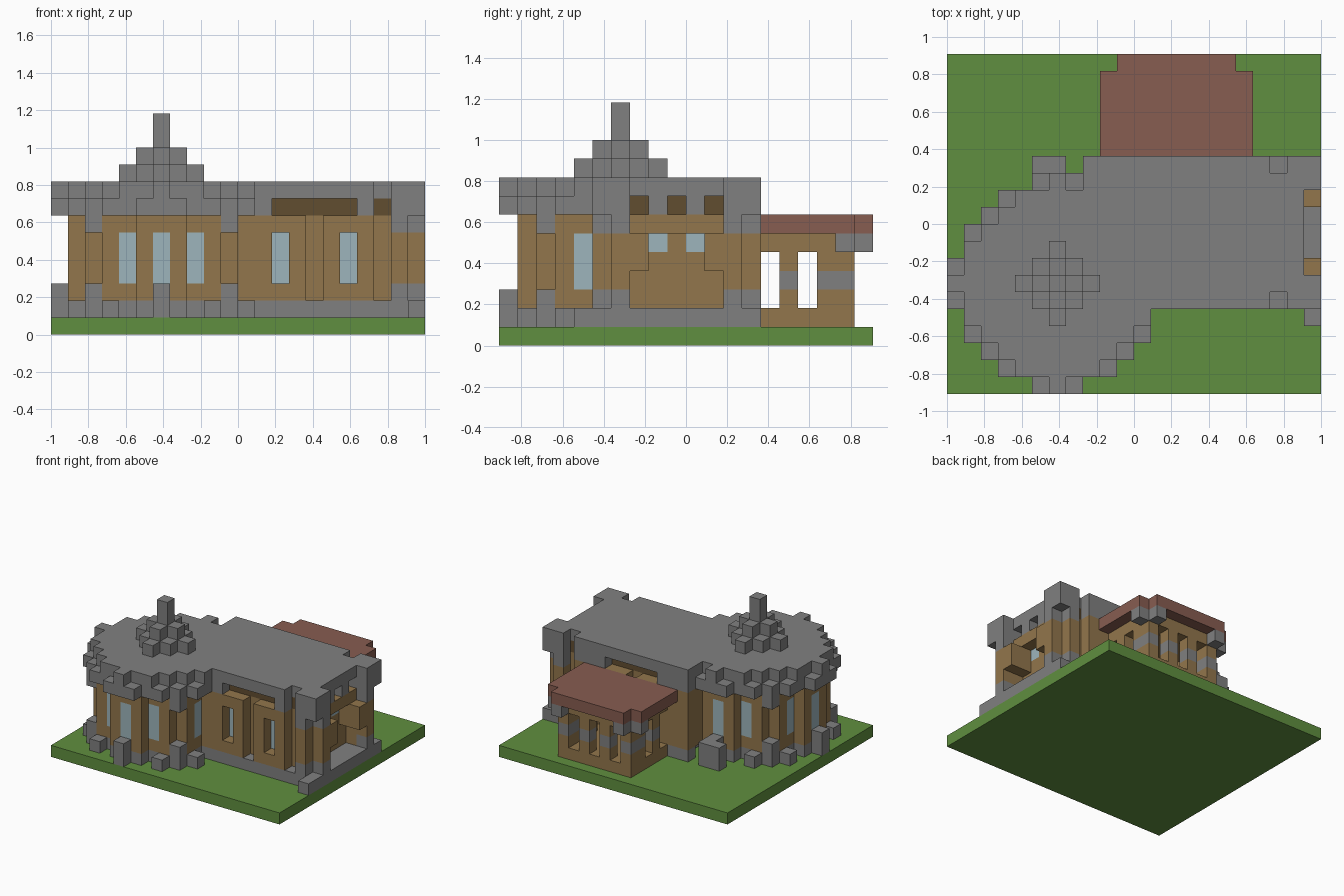
import bpy, bmesh
from mathutils import Vector

cube = bpy.data.objects.get("Cube")
if cube:
    bpy.data.objects.remove(cube, do_unlink=True)

UNIT = 1 / 11
ORIGIN = Vector((-1, -10 / 11, 0))
COLOURS = {
    "grass_green": (0.117, 0.275, 0.05),
    "stone_grey": (0.216, 0.216, 0.216),
    "timber_brown": (0.288, 0.181, 0.072),
    "dark_timber": (0.12, 0.075, 0.03),
    "window_blue": (0.337, 0.462, 0.503),
    "tile_red": (0.242, 0.109, 0.082),
}
# Every part and its colour
PARTS = {
    "ground": "grass_green", "foundation": "stone_grey", "buttresses": "stone_grey",
    "tower_wall": "timber_brown", "hall_wall": "timber_brown", "end_bay": "timber_brown",
    "vent_slots": "dark_timber", "windows": "window_blue", "brackets": "stone_grey",
    "main_roof": "stone_grey", "spire": "stone_grey", "porch": "timber_brown",
    "porch_bands": "stone_grey", "porch_roof": "tile_red",
}
cells = {}


def fill(part, xs, ys, zs):
    """Fill a box of blocks; each range is inclusive. None as part carves."""
    for x in range(xs[0], xs[1] + 1):
        for y in range(ys[0], ys[1] + 1):
            for z in range(zs[0], zs[1] + 1):
                if part:
                    cells[x, y, z] = part
                else:
                    cells.pop((x, y, z), None)


def column(part, x, y, z0, z1):
    fill(part, (x, x), (y, y), (z0, z1))


def disc(part, half_widths, z0, z1, c=6):
    """Stepped round layer, half widths listed from the middle row outwards."""
    for d, w in enumerate(half_widths):
        for y in {c - d, c + d}:
            fill(part, (c - w, c + w), (y, y), (z0, z1))


def both(y):
    """A row of the hall and its mirror row."""
    return (y, 18 - y)


WALL = (5, 5, 4, 4, 3, 1)
EAVES = (6, 6, 5, 5, 4, 3, 1)
TOP = (6, 5, 5, 4, 3, 2, 0)

# Ground slab
fill("ground", (0, 21), (0, 19), (0, 0))

# Round tower
disc("foundation", WALL, 1, 1)
disc("tower_wall", WALL, 2, 6)
for s in (-1, 1):
    for t in (-1, 1):
        column("windows", 6 + 2 * s, 6 + 4 * t, 3, 5)
        column("windows", 6 + 4 * s, 6 + 2 * t, 3, 5)
        column("buttresses", 6 + 4 * s, 6 + 4 * t, 1, 2)
        column("brackets", 6 + 4 * s, 6 + 4 * t, 6, 6)
        column("buttresses", 6 + 3 * s, 6 + 5 * t, 1, 1)
        column("buttresses", 6 + 5 * s, 6 + 3 * t, 1, 1)
    column("windows", 6, 6 + 5 * s, 3, 5)
    column("buttresses", 6, 6 + 6 * s, 1, 2)
column("windows", 1, 6, 3, 5)
column("buttresses", 0, 6, 1, 2)
fill("buttresses", (5, 6), (13, 13), (1, 2))
disc("main_roof", EAVES, 7, 7)
disc("main_roof", TOP, 8, 8)

# Long hall
fill("foundation", (11, 20), (5, 13), (1, 1))
fill("hall_wall", (8, 20), (6, 12), (2, 6))
fill("main_roof", (8, 20), (6, 12), (7, 8))
for y, inner in zip(both(5), both(6)):
    first = 11 if y < 9 else 8
    fill("foundation", (first, 18), (y, y), (1, 1))
    fill("hall_wall", (first, 18), (y, y), (2, 6))
    fill("main_roof", (first, 18), (y, y), (7, 8))
    # Recessed windows, groove between them, and the vent slot above
    mid = 15 if y < 9 else 13
    for x in (mid - 2, mid + 2):
        column(None, x, y, 3, 5)
        column("windows", x, inner, 3, 5)
    column(None, mid, y, 2, 6)
    fill(None, (mid - 2, mid + 2), (y, y), (7, 7))
    fill("vent_slots", (mid - 2, mid + 2), (inner, inner), (7, 7))
    column("vent_slots", 19, inner, 7, 7)
    # Corner piers
    column("buttresses", 20, y, 1, 2)
    column("hall_wall", 20, y, 3, 5)
    column("brackets", 20, y, 6, 8)
    column("buttresses", 21, y, 1, 1)
    column("brackets", 21, y, 7, 8)
    column("buttresses", 21, inner, 1, 2)
    column("hall_wall", 21, inner, 3, 5)
    column("brackets", 21, inner, 6, 8)
column("buttresses", 21, 4, 1, 1)

# Arched bay in the end wall
fill("foundation", (21, 21), (7, 11), (1, 1))
fill(None, (20, 20), (7, 11), (2, 3))
fill(None, (20, 20), (8, 10), (4, 5))
for y in both(7):
    column("end_bay", 21, y, 4, 5)
for y in both(8):
    column("windows", 19, y, 5, 5)
for y in (7, 9, 11):
    column(None, 20, y, 7, 7)
    column("vent_slots", 19, y, 7, 7)

# Stepped spire
disc("spire", (2, 1), 9, 9)
for arm in (4, 8):
    column("spire", 6, arm, 9, 9)
disc("spire", (1, 0), 10, 10)
column("spire", 6, 6, 11, 12)

# Back porch
fill("porch", (10, 16), (14, 18), (1, 1))
fill("porch", (10, 16), (14, 18), (5, 5))
posts = [(x, y) for x in (10, 16) for y in (15, 17)]
posts += [(x, 18) for x in (10, 12, 14, 16)]
for x, y in posts:
    column("porch", x, y, 2, 4)
    column("porch_bands", x, y, 3, 3)
for x, y in ((9, 18), (17, 18), (10, 19), (16, 19)):
    column("porch_bands", x, y, 5, 5)
fill("porch_roof", (9, 17), (14, 18), (6, 6))
fill("porch_roof", (10, 16), (19, 19), (6, 6))

materials = {}
for name, rgb in COLOURS.items():
    mat = bpy.data.materials.new(name)
    mat.use_nodes = True
    mat.diffuse_color = (*rgb, 1)
    shader = next(n for n in mat.node_tree.nodes if n.type == "BSDF_PRINCIPLED")
    shader.inputs["Base Color"].default_value = (*rgb, 1)
    shader.inputs["Roughness"].default_value = 0.9
    materials[name] = mat


def build(part):
    """Turn the outer faces of a part's blocks into one object."""
    bm = bmesh.new()
    for cell, owner in cells.items():
        if owner != part:
            continue
        centre = Vector(cell) + Vector((0.5, 0.5, 0.5))
        for axis in range(3):
            for sign in (-1, 1):
                beside = list(cell)
                beside[axis] += sign
                if tuple(beside) in cells:
                    continue
                n, u, v = Vector(), Vector(), Vector()
                n[axis] = sign / 2
                u[(axis + 1) % 3] = sign / 2
                v[(axis + 2) % 3] = 0.5
                corners = (-u - v, u - v, u + v, v - u)
                bm.faces.new([bm.verts.new(ORIGIN + UNIT * (centre + n + c)) for c in corners])
    bmesh.ops.remove_doubles(bm, verts=bm.verts[:], dist=0.001)
    bmesh.ops.dissolve_limit(bm, angle_limit=0.01, verts=bm.verts[:], edges=bm.edges[:])
    mesh = bpy.data.meshes.new(part)
    bm.to_mesh(mesh)
    bm.free()
    mesh.materials.append(materials[PARTS[part]])
    bpy.context.scene.collection.objects.link(bpy.data.objects.new(part, mesh))


for part in PARTS:
    build(part)
